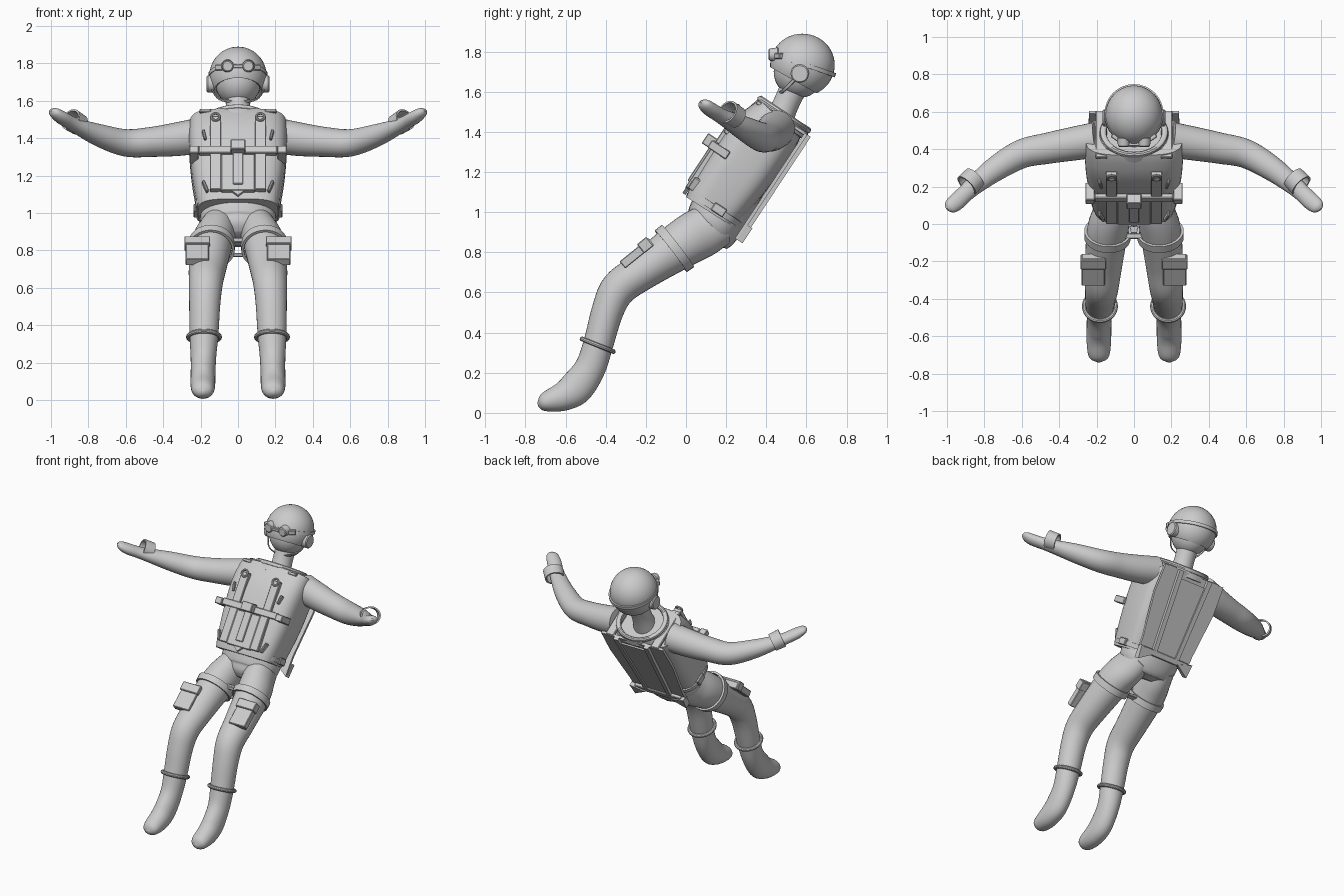
import bpy, bmesh
from math import sin, cos, pi, radians, copysign
from mathutils import Vector, Matrix

if "Cube" in bpy.data.objects:
    bpy.data.objects.remove(bpy.data.objects["Cube"])

I = Matrix.Identity(4)
T = Matrix.Rotation(radians(-33.4), 4, 'X')   # torso frame: (x, back, along the spine)


def finish(name, bm, M=I, mirror=False, thick=0, bevel=0):
    bmesh.ops.transform(bm, matrix=M, verts=bm.verts)
    bmesh.ops.recalc_face_normals(bm, faces=bm.faces)
    me = bpy.data.meshes.new(name)
    bm.to_mesh(me)
    bm.free()
    o = bpy.data.objects.new(name, me)
    bpy.context.collection.objects.link(o)
    if thick:
        m = o.modifiers.new("thickness", 'SOLIDIFY')
        m.thickness, m.offset = thick, 0
    if bevel:
        m = o.modifiers.new("bevel", 'BEVEL')
        m.width, m.segments = bevel, 1
    if mirror:
        o.modifiers.new("mirror", 'MIRROR').use_clip = False
    bpy.ops.object.select_all(action='DESELECT')
    o.select_set(True)
    bpy.context.view_layer.objects.active = o
    bpy.ops.object.convert(target='MESH')
    bpy.ops.object.shade_smooth_by_angle(angle=radians(35))
    return o


def catmull(p, sub):
    """Smooth rows of numbers into a denser list."""
    out = []
    for i in range(len(p) - 1):
        rows = p[max(i - 1, 0)], p[i], p[i + 1], p[min(i + 2, len(p) - 1)]
        for k in range(sub):
            t = k / sub
            out.append([.5 * (2 * b + (c - a) * t + (2 * a - 5 * b + 4 * c - d) * t * t
                              + (3 * b - a - 3 * c + d) * t ** 3) for a, b, c, d in zip(*rows)])
    return out + [list(p[-1])]


def loft(name, secs, M=I, side=(1, 0, 0), power=2, sub=5, seg=32, caps=True, **kw):
    """Skin elliptical sections (x, y, z, radius along side, other radius)."""
    rows = catmull(secs, sub)
    bm, rings = bmesh.new(), []
    for i, r in enumerate(rows):
        c = Vector(r[:3])
        t = (Vector(rows[min(i + 1, len(rows) - 1)][:3]) - Vector(rows[max(i - 1, 0)][:3])).normalized()
        a = Vector(side)
        a = (a - t * a.dot(t)).normalized()
        b = t.cross(a)
        ring = []
        for k in range(seg):
            u, v = cos(2 * pi * k / seg), sin(2 * pi * k / seg)
            u, v = [copysign(abs(w) ** (2 / power), w) for w in (u, v)]
            ring.append(bm.verts.new(c + a * u * max(r[3], .003) + b * v * max(r[4], .003)))
        rings.append(ring)
    for p, q in zip(rings, rings[1:]):
        for k in range(seg):
            bm.faces.new((p[k], p[(k + 1) % seg], q[(k + 1) % seg], q[k]))
    if caps:
        bm.faces.new(rings[0])
        bm.faces.new(rings[-1])
    return finish(name, bm, M, **kw)


def box(name, c, size, M=I, rot=0, axis='X', bevel=.004, **kw):
    bm = bmesh.new()
    bmesh.ops.create_cube(bm, size=1)
    L = Matrix.Translation(c) @ Matrix.Rotation(radians(rot), 4, axis) @ Matrix.Diagonal((*size, 1))
    return finish(name, bm, M @ L, bevel=bevel, **kw)


def prism(name, pts, n0, n1, M=T, **kw):
    """Outline in (x, spine) pushed through the depth from n0 to n1."""
    bm = bmesh.new()
    f = bm.faces.new([bm.verts.new((x, n0, d)) for x, d in pts])
    g = bmesh.ops.extrude_face_region(bm, geom=[f])['geom']
    for v in g:
        if isinstance(v, bmesh.types.BMVert):
            v.co.y = n1
    return finish(name, bm, M, **kw)


def disc(name, c, r, depth, axis, r2=None, **kw):
    bm = bmesh.new()
    rot = Matrix.Rotation(pi / 2, 4, axis)
    bmesh.ops.create_cone(bm, cap_ends=True, segments=24, radius1=r, radius2=r2 or r, depth=depth)
    return finish(name, bm, Matrix.Translation(c) @ rot, **kw)


def torus(name, M, R, r, **kw):
    bm = bmesh.new()
    n, m = 40, 10
    vs = [[bm.verts.new(((R + r * cos(2 * pi * j / m)) * cos(2 * pi * i / n),
                         (R + r * cos(2 * pi * j / m)) * sin(2 * pi * i / n),
                         r * sin(2 * pi * j / m))) for j in range(m)] for i in range(n)]
    for i in range(n):
        for j in range(m):
            bm.faces.new((vs[i][j], vs[(i + 1) % n][j], vs[(i + 1) % n][(j + 1) % m], vs[i][(j + 1) % m]))
    return finish(name, bm, M, **kw)


def ball(name, c, radii, cut=None, **kw):
    bm = bmesh.new()
    bmesh.ops.create_uvsphere(bm, u_segments=40, v_segments=24, radius=1)
    bmesh.ops.transform(bm, matrix=Matrix.Translation(c) @ Matrix.Diagonal((*radii, 1)), verts=bm.verts)
    if cut:
        bmesh.ops.bisect_plane(bm, geom=bm.verts[:] + bm.edges[:] + bm.faces[:],
                               plane_co=cut[0], plane_no=cut[1], clear_outer=True)
    return finish(name, bm, **kw)


# Head, helmet and neck
ball("face", (0, .565, 1.70), (.122, .128, .13))
ball("helmet", (0, .58, 1.733), (.147, .155, .15), cut=((0, .43, 1.72), (0, -.49, -.87)), thick=.012)
loft("neck", [(0, -.41, 1.42, .085, .08), (0, -.43, 1.55, .065, .065), (0, -.45, 1.68, .07, .07)], T)
disc("ear_cup", (.145, .567, 1.69), .046, .045, 'Y', mirror=True, bevel=.006)
loft("chin_strap", [(.145, .55, 1.67, .004, .009), (.10, .49, 1.61, .004, .009),
                    (0, .462, 1.592, .004, .009)], seg=8, mirror=True)

# Goggles pushed onto the helmet
loft("goggle_band", [(0, .583, 1.727, .154, .163), (0, .59, 1.747, .153, .162)], sub=1, caps=False, thick=.01)
disc("goggle_lens", (.055, .437, 1.785), .036, .05, 'X', r2=.030, mirror=True, bevel=.005)
box("goggle_bridge", (0, .432, 1.785), (.06, .03, .022))
box("goggle_side", (.098, .462, 1.778), (.05, .025, .03), rot=35, axis='Z', mirror=True)

# Suit: trunk, legs, arms
loft("trunk", [(0, -.41, .76, .07, .07), (0, -.41, .80, .155, .12), (0, -.405, .86, .20, .142),
               (0, -.42, 1.0, .205, .15), (0, -.43, 1.2, .235, .15), (0, -.42, 1.40, .235, .14),
               (0, -.41, 1.47, .16, .11)], T, power=2.2)
loft("leg", [(.09, .17, .945, .09, .11), (.11, .08, .90, .10, .125), (.14, -.03, .835, .11, .118),
             (.163, -.22, .705, .10, .095), (.172, -.335, .62, .09, .09), (.178, -.39, .51, .083, .08),
             (.182, -.435, .35, .077, .075), (.185, -.477, .225, .068, .077), (.187, -.545, .128, .066, .085),
             (.188, -.61, .083, .066, .073), (.188, -.685, .058, .06, .054), (.188, -.72, .045, .045, .036),
             (.188, -.738, .04, .01, .01)], mirror=True)
loft("arm", [(.20, .45, 1.415, .095, .095), (.32, .43, 1.395, .09, .09), (.46, .405, 1.38, .08, .083),
             (.60, .375, 1.375, .073, .077), (.74, .295, 1.415, .06, .066), (.85, .21, 1.46, .042, .052),
             (.90, .165, 1.485, .036, .046), (.95, .118, 1.515, .034, .046), (.985, .09, 1.54, .024, .036),
             (.998, .078, 1.55, .006, .01)], side=(0, 0, 1), mirror=True)
loft("cuff", [(.85, .25, 1.472, .052, .058), (.895, .205, 1.50, .055, .06)], side=(0, 0, 1),
     sub=1, caps=False, thick=.01, mirror=True)

# Vest and collar
loft("vest", [(0, -.45, .90, .215, .142), (0, -.45, .98, .228, .155), (0, -.442, 1.15, .25, .167),
              (0, -.437, 1.32, .262, .168), (0, -.425, 1.42, .262, .155), (0, -.415, 1.48, .258, .138)],
     T, power=3.6, seg=48)
loft("collar_base", [(0, -.41, 1.46, .20, .155), (0, -.41, 1.515, .165, .14)], T, sub=1, caps=False, thick=.015)
torus("collar_ring", T @ Matrix.Translation((0, -.41, 1.51)) @ Matrix.Diagonal((1, .86, .9, 1)), .165, .018)
box("shoulder_strap", (.175, -.41, 1.487), (.06, .30, .02), T, mirror=True)

# Front harness
box("front_strap", (.12, -.607, 1.175), (.06, .03, .47), T, mirror=True)
box("front_panel", (0, -.607, 1.05), (.18, .03, .23), T)
prism("front_point", [(-.05, .95), (.05, .95), (0, .905)], -.60, -.618)
box("chest_belt", (0, -.617, 1.19), (.42, .03, .045), T)
box("belt_side", (.235, -.585, 1.185), (.05, .11, .045), T, mirror=True)
box("chest_buckle", (0, -.645, 1.195), (.08, .06, .06), T)
box("hanging_strap", (0, -.622, 1.07), (.055, .02, .20), T)
torus("harness_ring", T @ Matrix.Translation((.12, -.627, 1.40)) @ Matrix.Rotation(pi / 2, 4, 'X'),
      .022, .007, mirror=True)
box("chest_tab", (.18, -.60, 1.30), (.014, .03, .06), T, rot=12, axis='Y', mirror=True)
box("lower_tab", (.175, -.59, .975), (.014, .04, .07), T, rot=20, axis='Y', mirror=True)
box("hip_buckle", (.22, -.42, .935), (.035, .07, .045), T, mirror=True)
loft("waist_belt", [(0, -.44, .915, .222, .152), (0, -.44, .945, .226, .155)], T, power=3, sub=1,
     caps=False, thick=.01)

# Back panel with flared lower corners
prism("back_panel", [(-.24, 1.49), (.24, 1.49), (.245, 1.30), (.205, 1.0), (.20, .86), (.11, .92),
                     (-.11, .92), (-.20, .86), (-.205, 1.0), (-.245, 1.30)], -.275, -.258)
prism("back_pad", [(-.11, 1.44), (.11, 1.44), (.08, .95), (-.08, .95)], -.262, -.248)
prism("back_strap", [(.10, 1.49), (.135, 1.49), (.105, .93), (.075, .93)], -.265, -.238, mirror=True)
box("back_belt", (0, -.25, .93), (.36, .025, .04), T)
prism("back_flap", [(.20, .86), (.21, .95), (.10, .92)], -.262, -.23, mirror=True)

# Thigh bands, crotch strap, cargo pockets and boot rings
loft("thigh_band", [(.142, -.075, .805, .117, .124), (.14, -.04, .832, .119, .126)], sub=1,
     caps=False, thick=.014, mirror=True)
box("crotch_strap_front", (0, -.065, .855), (.12, .03, .025))
box("crotch_strap_back", (0, -.03, .775), (.11, .04, .02))
box("thigh_pocket", (.218, -.245, .795), (.125, .185, .045), rot=39, mirror=True)
box("pocket_flap", (.218, -.203, .836), (.138, .06, .058), rot=39, mirror=True)
torus("boot_ring", Matrix.Translation((.182, -.44, .337)) @ Matrix.Rotation(radians(-22), 4, 'X'),
      .084, .012, mirror=True)
